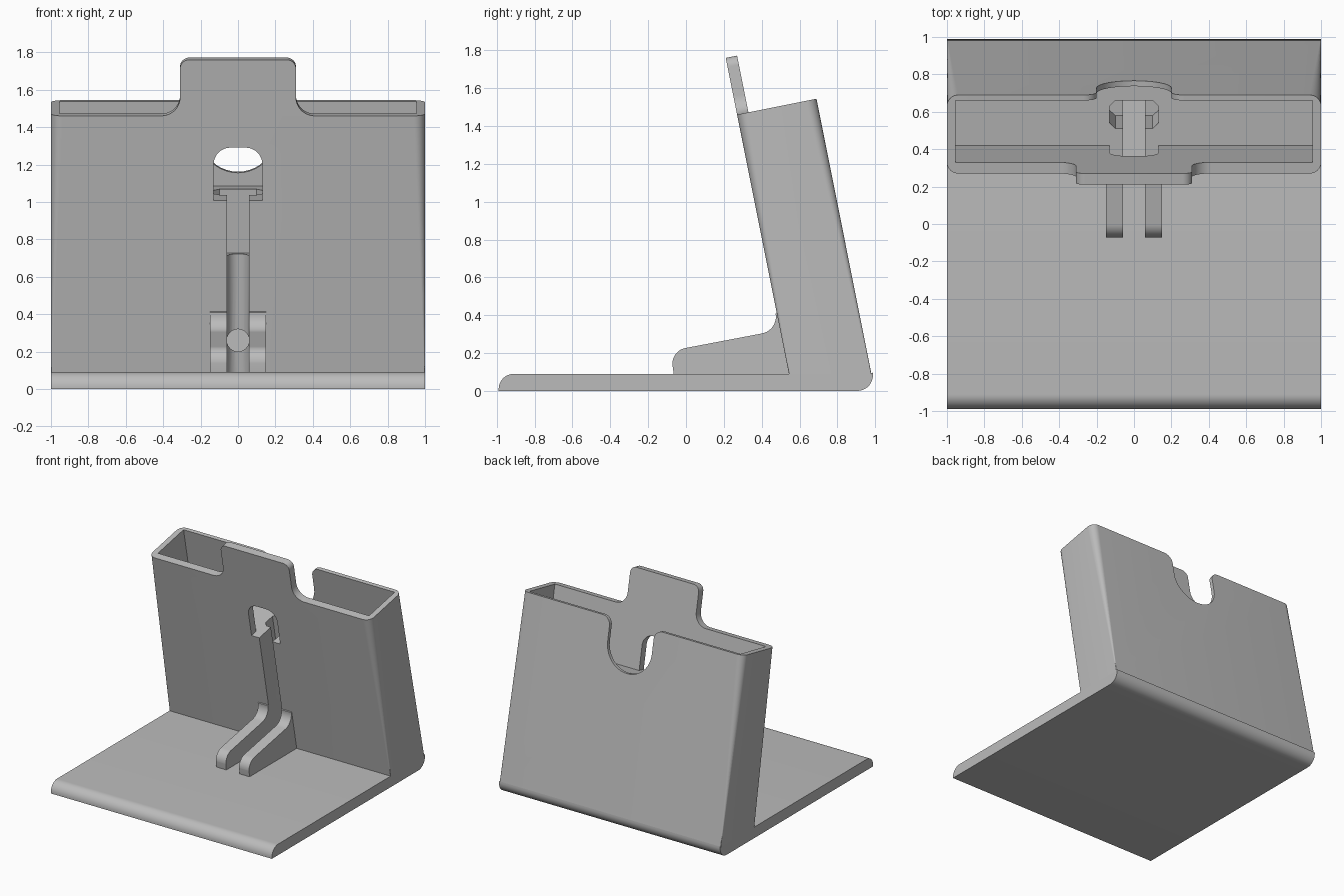
import bpy, bmesh
from math import sin, cos, pi, atan, radians
from mathutils import Matrix, Vector

cube = bpy.data.objects.get("Cube")
if cube:
    bpy.data.objects.remove(cube, do_unlink=True)

grey = bpy.data.materials.new("plain_grey")
grey.use_nodes = True
colour = (0.5, 0.5, 0.5, 1)
grey.diffuse_color = colour
grey.node_tree.nodes["Principled BSDF"].inputs["Base Color"].default_value = colour

# Leaning frame: x across, u from front to back, v up the front wall
TILT = atan(0.2)
ORIGIN = Vector((0, 0.27, 1.46))
U = Vector((0, cos(TILT), sin(TILT)))
V = Vector((0, -sin(TILT), cos(TILT)))
X = Vector((1, 0, 0))


def lean(x, u, v):
    return ORIGIN + X * x + U * u + V * v


def arc(cx, cy, r, start, end, n=10):
    """Points on an arc, angles in degrees."""
    angles = [radians(start + (end - start) * i / n) for i in range(n + 1)]
    return [(cx + r * cos(a), cy + r * sin(a)) for a in angles]


def round_rect(x0, x1, y0, y1, r):
    return (arc(x1 - r, y1 - r, r, 0, 90) + arc(x0 + r, y1 - r, r, 90, 180)
            + arc(x0 + r, y0 + r, r, 180, 270) + arc(x1 - r, y0 + r, r, 270, 360))


def rect(x0, x1, y0, y1):
    return [(x0, y0), (x1, y0), (x1, y1), (x0, y1)]


def loft(name, ring_a, ring_b):
    """Solid between two rings of equal length."""
    bm = bmesh.new()
    a = [bm.verts.new(p) for p in ring_a]
    b = [bm.verts.new(p) for p in ring_b]
    bm.faces.new(a)
    bm.faces.new(b)
    for i in range(len(a)):
        j = (i + 1) % len(a)
        bm.faces.new((a[i], a[j], b[j], b[i]))
    bmesh.ops.recalc_face_normals(bm, faces=bm.faces)
    mesh = bpy.data.meshes.new(name)
    bm.to_mesh(mesh)
    bm.free()
    mesh.materials.append(grey)
    obj = bpy.data.objects.new(name, mesh)
    bpy.context.collection.objects.link(obj)
    return obj


def side_prism(name, pts, x0, x1):
    return loft(name, [(x0, y, z) for y, z in pts], [(x1, y, z) for y, z in pts])


def wall_prism(name, pts, u0, u1):
    return loft(name, [lean(x, u0, v) for x, v in pts], [lean(x, u1, v) for x, v in pts])


def shaft(name, pts, v0, v1):
    return loft(name, [lean(x, u, v0) for x, u in pts], [lean(x, u, v1) for x, u in pts])


def mirrored(half):
    return half + [(-x, v) for x, v in reversed(half)]


def smooth(obj):
    bpy.ops.object.select_all(action='DESELECT')
    obj.select_set(True)
    bpy.context.view_layer.objects.active = obj
    bpy.ops.object.shade_smooth_by_angle(angle=radians(30))


# Base plate with rounded front and rear edges
base = side_prism("base_plate", [(-0.99, 0)] + arc(-0.91, 0.01, 0.08, 180, 90)
                  + [(0.544, 0.09), (0.98, 0.09)]
                  + arc(0.905, 0.083, 0.083, 11, -90), -1, 1)

# Leaning holder body, its corners growing rounder toward the top
foot = [(x, y, 0.09) for x, y in round_rect(-1, 1, 0.544, 0.98, 0.004)]
rim = [lean(x, u, 0) for x, u in round_rect(-1, 1, 0, 0.428, 0.06)]
holder = loft("holder_body", foot, rim)

# Openings in the holder
FLOOR = -0.461
notch = mirrored([(0.27, 0.05), (0.27, 0)] + arc(0.27, -0.07, 0.07, 90, 180)
                 + arc(0, -0.19, 0.2, 0, -90)[:-1] + [(0, -0.39)])
del notch[len(notch) // 2]
window = mirrored([(0.13, FLOOR)] + arc(0.04, -0.263, 0.09, 0, 90))
pocket = [(0.1, 0.153), (0.13, 0.183), (0.13, 0.276), (0.1, 0.306)]
channel = [(0.06, -0.1)] + arc(0, 0.23, 0.06, 0, 180) + [(-0.06, -0.1)]
bore = arc(0, 0.26, 0.06, 0, 360, 24)[:-1]
cutters = [
    shaft("cavity_cutter", rect(-0.955, 0.955, 0.061, 0.398), FLOOR, 0.1),
    wall_prism("notch_cutter", notch, 0.3, 0.5),
    wall_prism("window_cutter", window, -0.1, 0.1),
    shaft("plug_cutter", mirrored(pocket), -0.81, -0.4),
    shaft("channel_cutter", channel, -1.6, -0.42),
    loft("bore_cutter", [(x, 0.4, z) for x, z in bore], [(x, 0.86, z) for x, z in bore]),
]
for cutter in cutters:
    cutter.hide_render = True
    mod = holder.modifiers.new(cutter.name, 'BOOLEAN')
    mod.operation = 'DIFFERENCE'
    mod.solver = 'EXACT'
    mod.object = cutter
bpy.context.view_layer.update()
carved = bpy.data.meshes.new_from_object(
    holder.evaluated_get(bpy.context.evaluated_depsgraph_get()))
holder.modifiers.clear()
holder.data = carved
for cutter in cutters:
    bpy.data.objects.remove(cutter, do_unlink=True)

# Raised tab on the front wall
tab = wall_prism("front_tab", mirrored([(0.41, 0)] + arc(0.41, 0.1, 0.1, 270, 180)[1:]
                                       + arc(0.26, 0.256, 0.05, 0, 90)), 0, 0.061)

# Pair of cable guide ribs at the foot of the wall
rib_side = ([(-0.065, 0.09), (-0.072, 0.14)] + arc(0.013, 0.143, 0.085, 180, 101)
            + arc(0.385, 0.392, 0.09, -79, 11) + [(0.49, 0.42), (0.555, 0.09)])
ribs = [side_prism(side + "_rib", rib_side, *span)
        for side, span in (("left", (0.06, 0.15)), ("right", (-0.15, -0.06)))]

for part in [base, holder, tab] + ribs:
    smooth(part)
